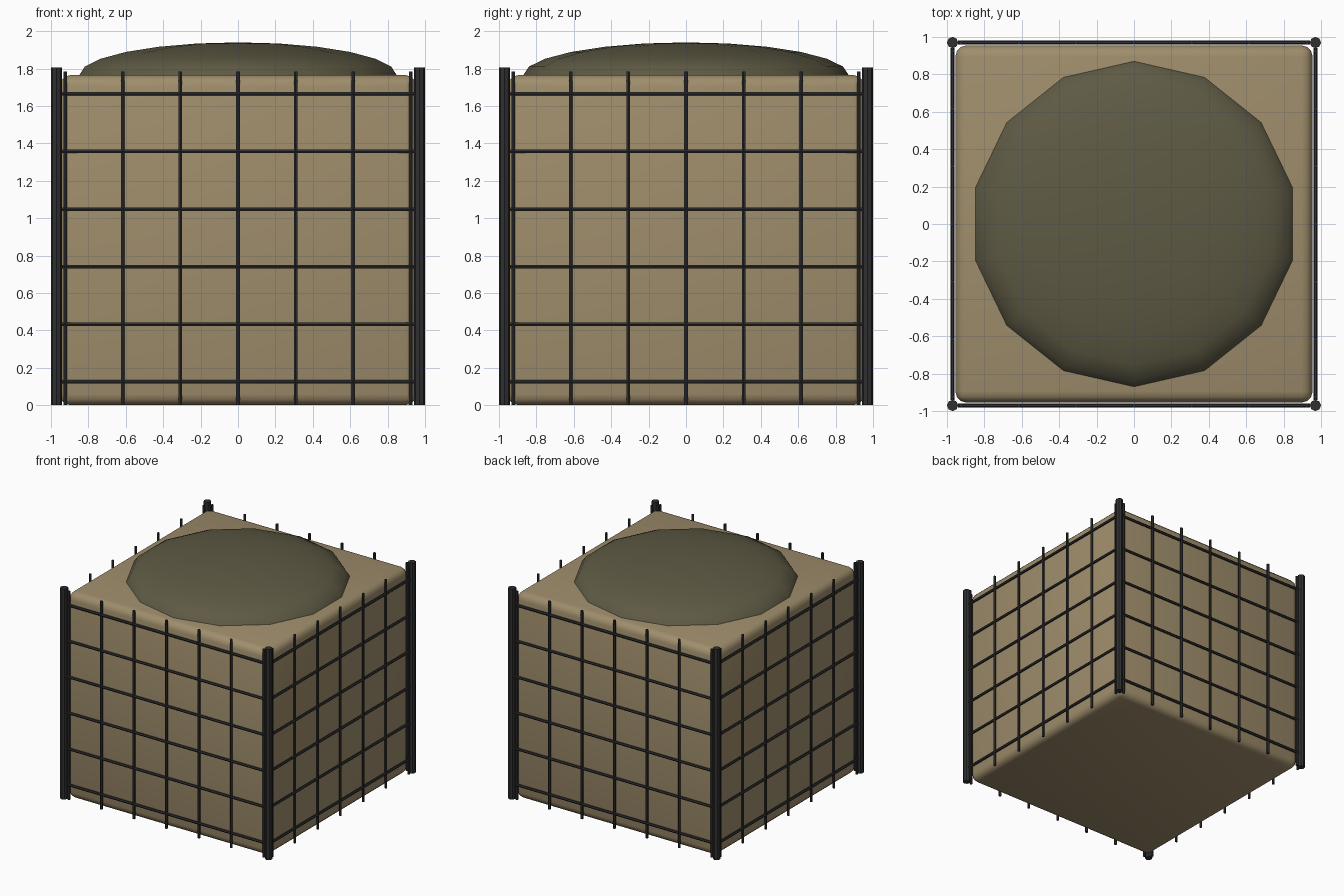
import bpy, bmesh, math
from mathutils import Matrix

cube = bpy.data.objects.get("Cube")
if cube:
    bpy.data.objects.remove(cube, do_unlink=True)


def material(name, rgb):
    m = bpy.data.materials.new(name)
    m.use_nodes = True
    m.diffuse_color = (*rgb, 1)
    m.node_tree.nodes["Principled BSDF"].inputs["Base Color"].default_value = (*rgb, 1)
    return m


SAND = material("sand cloth", (0.35, 0.27, 0.15))
EARTH = material("dark earth", (0.112, 0.102, 0.058))
STEEL = material("dark steel", (0.03, 0.03, 0.032))


def make(name, bm, mat, angle=None):
    mesh = bpy.data.meshes.new(name)
    bmesh.ops.recalc_face_normals(bm, faces=bm.faces)
    bm.to_mesh(mesh)
    bm.free()
    mesh.materials.append(mat)
    ob = bpy.data.objects.new(name, mesh)
    bpy.context.collection.objects.link(ob)
    if angle:
        bpy.ops.object.select_all(action="DESELECT")
        ob.select_set(True)
        bpy.context.view_layer.objects.active = ob
        bpy.ops.object.shade_smooth_by_angle(angle=math.radians(angle))
    return ob


def rod(bm, matrix, radius, length, sides):
    bmesh.ops.create_cone(bm, cap_ends=True, segments=sides, radius1=radius,
                          radius2=radius, depth=length, matrix=matrix)


TOP = 1.765      # height of the filled bag
EDGE = 0.97      # distance of the mesh panels from the centre
GAP = 0.308      # mesh spacing

# Filled bag with rounded edges
bm = bmesh.new()
bmesh.ops.create_cube(bm, size=1, matrix=Matrix.Translation((0, 0, TOP / 2))
                      @ Matrix.Diagonal((1.91, 1.91, TOP, 1)))
bmesh.ops.bevel(bm, geom=bm.edges[:], offset=0.06, segments=3, profile=0.5, affect="EDGES")
make("fabric_bag", bm, SAND, 50)

# Heaped fill: upper half of a flattened sphere
bm = bmesh.new()
bmesh.ops.create_uvsphere(bm, u_segments=14, v_segments=12, radius=1,
                          matrix=Matrix.Translation((0, 0, TOP))
                          @ Matrix.Diagonal((0.87, 0.87, 0.175, 1)))
bmesh.ops.delete(bm, geom=[v for v in bm.verts if v.co.z < TOP - 0.01], context="VERTS")
make("earth_mound", bm, EARTH, 60)

# Wire mesh panel on each side
for i, side in enumerate(("front", "left", "back", "right")):
    bm = bmesh.new()
    turn = Matrix.Rotation(i * math.pi / 2, 4, "Z")
    for k in range(-3, 4):
        rod(bm, turn @ Matrix.Translation((k * GAP, -EDGE, 0.8925)), 0.011, 1.785, 6)
    for k in range(6):
        rod(bm, turn @ Matrix.Translation((0, -EDGE, 0.125 + k * GAP))
            @ Matrix.Rotation(math.pi / 2, 4, "Y"), 0.011, 1.88, 6)
    make(side + "_wire_panel", bm, STEEL)

# Corner posts
for x, side in ((-EDGE, "right"), (EDGE, "left")):
    for y, end in ((-EDGE, "front"), (EDGE, "back")):
        bm = bmesh.new()
        rod(bm, Matrix.Translation((x, y, 0.9025)), 0.03, 1.805, 8)
        make(end + "_" + side + "_post", bm, STEEL)
